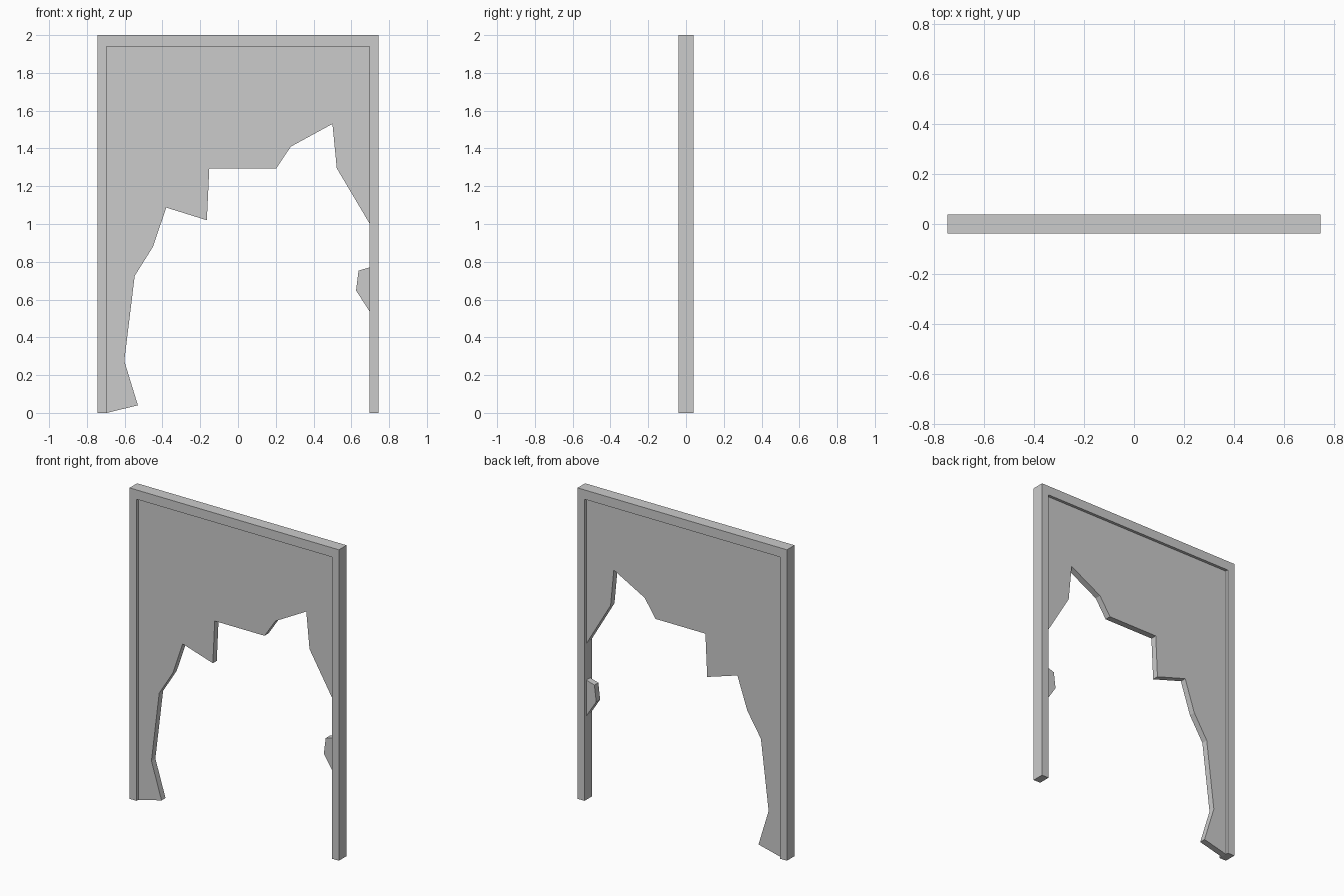
import bpy, bmesh

if "Cube" in bpy.data.objects:
    bpy.data.objects.remove(bpy.data.objects["Cube"])

W, H = 0.745, 2.0          # outer half width, height
IW, IH = 0.695, 1.94       # opening half width, height


def slab(name, profile, depth):
    """Extrude a closed x-z outline along y, centred on y = 0."""
    bm = bmesh.new()
    face = bm.faces.new([bm.verts.new((x, -depth / 2, z)) for x, z in profile])
    ext = bmesh.ops.extrude_face_region(bm, geom=[face])
    moved = [g for g in ext["geom"] if isinstance(g, bmesh.types.BMVert)]
    bmesh.ops.translate(bm, verts=moved, vec=(0, depth, 0))
    bmesh.ops.recalc_face_normals(bm, faces=bm.faces)
    mesh = bpy.data.meshes.new(name)
    bm.to_mesh(mesh)
    bm.free()
    obj = bpy.data.objects.new(name, mesh)
    bpy.context.collection.objects.link(obj)
    return obj


# Outer frame: two jambs and a header in one piece
half = [(IW, IH), (IW, 0), (W, 0), (W, H)]
slab("door_frame", half + [(-x, z) for x, z in reversed(half)], 0.077)

# Broken panel with jagged lower edge
slab("broken_panel", [
    (IW, IH), (-IW, IH), (-IW, 0), (-0.53, 0.04), (-0.602, 0.275),
    (-0.547, 0.725), (-0.45, 0.88), (-0.38, 1.087), (-0.165, 1.02),
    (-0.152, 1.295), (0.203, 1.295), (0.28, 1.41), (0.5, 1.53),
    (0.523, 1.295), (IW, 1.005)], 0.04)

# Leftover shard on the right jamb
slab("panel_shard", [(IW, 0.77), (0.638, 0.753), (0.625, 0.648), (IW, 0.54)], 0.04)
